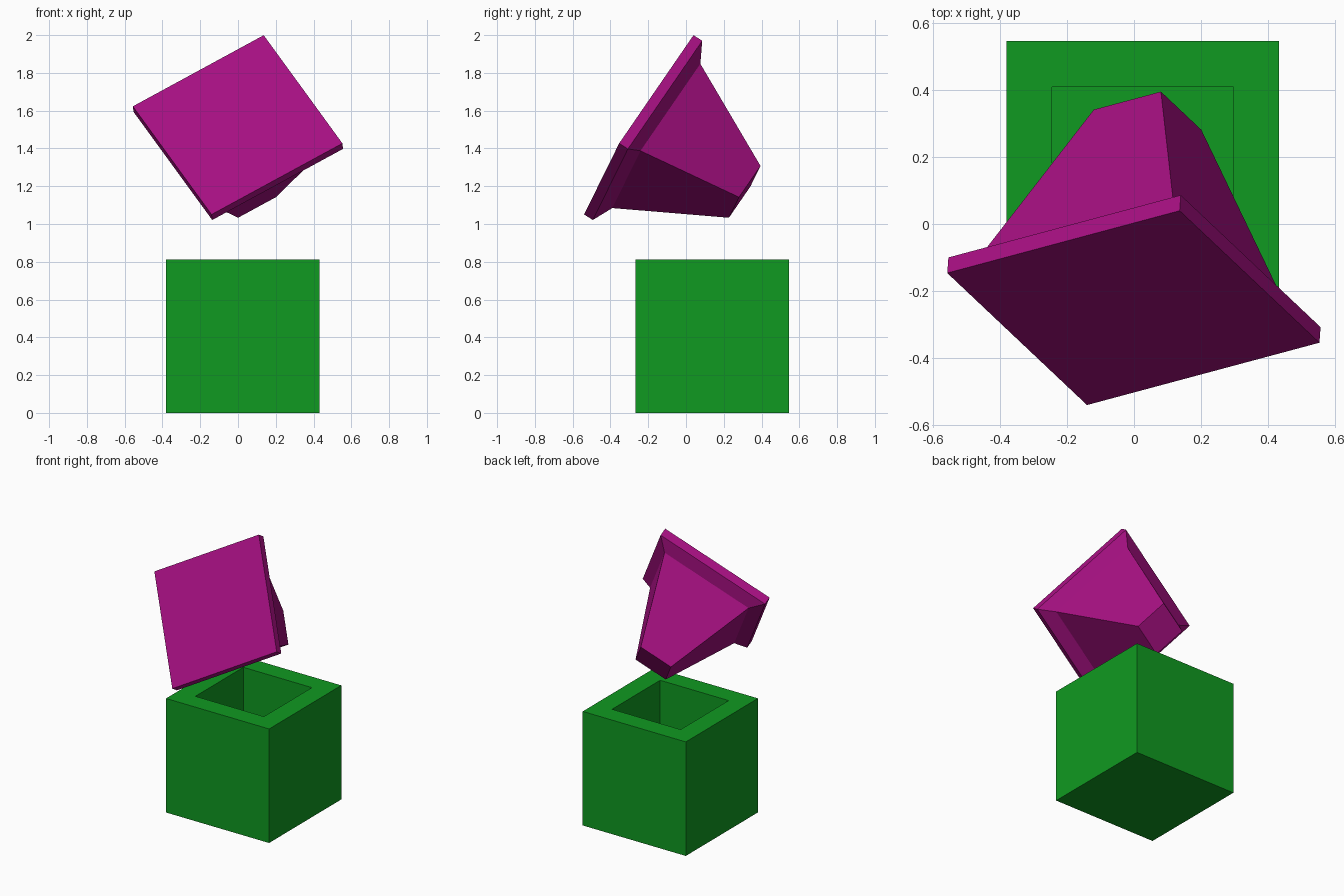
import bpy, bmesh
from mathutils import Matrix, Vector

if "Cube" in bpy.data.objects:
    bpy.data.objects.remove(bpy.data.objects["Cube"])


def square_loft(name, sections, matrix, color):
    """Join square rings (half width, height) with flat faces and cap both ends."""
    bm = bmesh.new()
    rings = [[bm.verts.new((sx * h, sy * h, z))
              for sx, sy in ((-1, -1), (1, -1), (1, 1), (-1, 1))]
             for h, z in sections]
    for a, b in zip(rings, rings[1:]):
        for i in range(4):
            j = (i + 1) % 4
            bm.faces.new((a[i], a[j], b[j], b[i]))
    bm.faces.new(rings[0][::-1])
    bm.faces.new(rings[-1])
    bmesh.ops.recalc_face_normals(bm, faces=bm.faces)
    mesh = bpy.data.meshes.new(name)
    bm.to_mesh(mesh)
    bm.free()
    mat = bpy.data.materials.new(name + "_color")
    mat.diffuse_color = color
    mat.use_nodes = True
    mat.node_tree.nodes["Principled BSDF"].inputs["Base Color"].default_value = mat.diffuse_color
    mesh.materials.append(mat)
    obj = bpy.data.objects.new(name, mesh)
    obj.matrix_world = matrix
    bpy.context.collection.objects.link(obj)
    return obj


# Open box: outer wall, rim, inner wall, floor
square_loft("open_box", [(0.406, 0), (0.406, 0.812), (0.27, 0.812), (0.27, 0.135)],
            Matrix.Translation((0.026, 0.139, 0)), (0.005, 0.32, 0.015, 1))

# Tilted lid: plate, sloped shoulder, tapered plug pointing back and down
u = Vector((0.69, 0.185, 0.375)).normalized()
n = u.cross(Vector((0.415, -0.395, -0.575))).normalized()
v = n.cross(u)
tilt = Matrix((u, v, n)).transposed().to_4x4()
square_loft("tapered_lid", [(0.405, 0), (0.405, 0.055), (0.326, 0.11), (0.117, 0.665)],
            Matrix.Translation((-0.002, -0.25, 1.525)) @ tilt, (0.38, 0.005, 0.22, 1))
